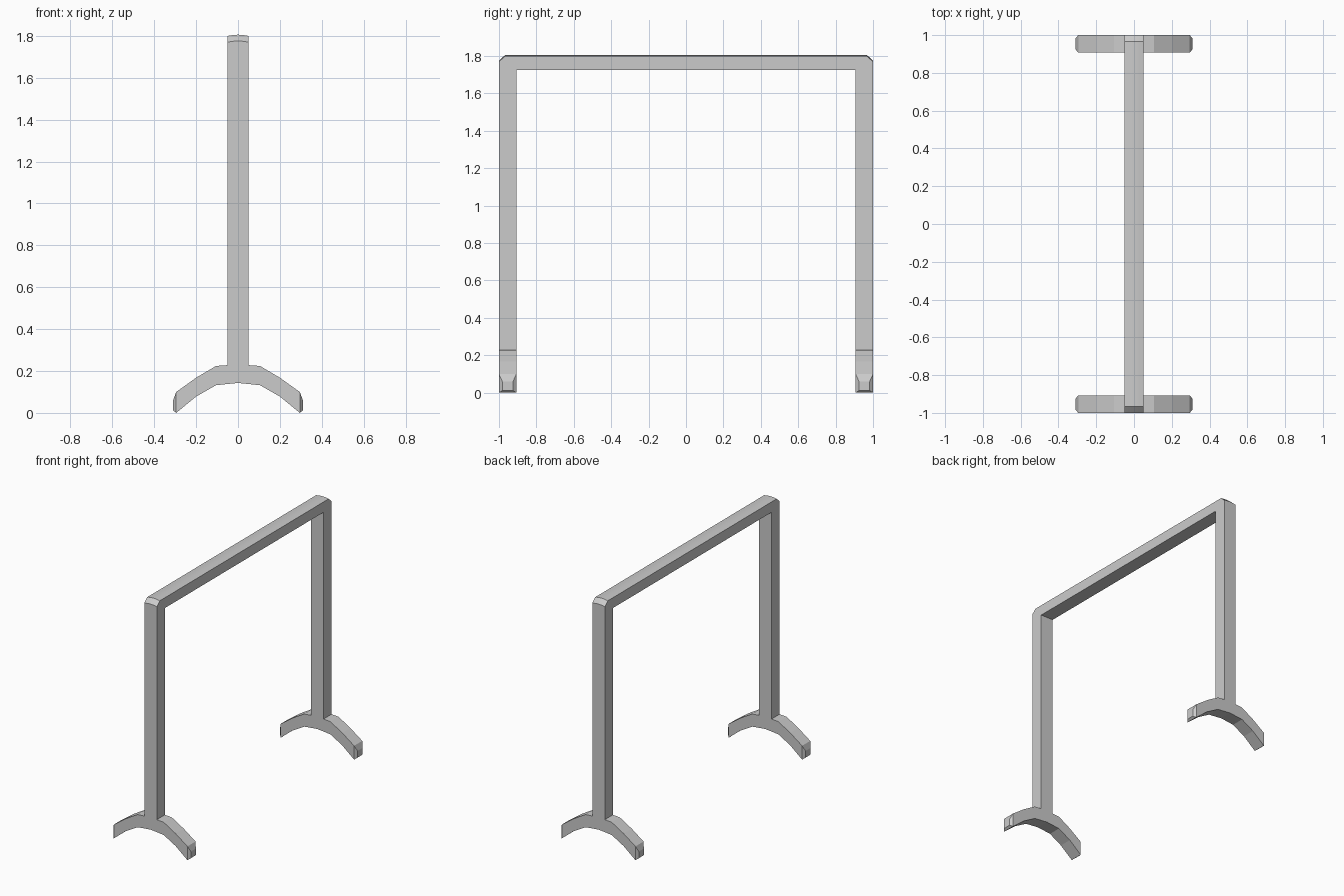
import bpy, bmesh

cube = bpy.data.objects.get("Cube")
if cube:
    bpy.data.objects.remove(cube, do_unlink=True)

GREY = (0.6, 0.6, 0.6, 1.0)
metal = bpy.data.materials.new("light_grey")
metal.use_nodes = True
metal.diffuse_color = GREY
metal.node_tree.nodes["Principled BSDF"].inputs["Base Color"].default_value = GREY


def loft(name, rings):
    """Join matching closed rings of points and cap both ends."""
    bm = bmesh.new()
    loops = [[bm.verts.new(p) for p in ring] for ring in rings]
    for a, b in zip(loops, loops[1:]):
        for i in range(len(a)):
            j = (i + 1) % len(a)
            bm.faces.new((a[i], a[j], b[j], b[i]))
    bm.faces.new(loops[0])
    bm.faces.new(loops[-1])
    bmesh.ops.recalc_face_normals(bm, faces=bm.faces)
    mesh = bpy.data.meshes.new(name)
    bm.to_mesh(mesh)
    bm.free()
    mesh.materials.append(metal)
    obj = bpy.data.objects.new(name, mesh)
    bpy.context.collection.objects.link(obj)
    return obj


# Frame: two posts and a top beam, with bevelled corners and a crowned top
HALF_W, OUT, IN, FOOT_TOP = 0.05, 1.0, 0.907, 0.228
half_profile = [(IN, FOOT_TOP), (OUT, FOOT_TOP), (OUT, 1.77), (0.966, 1.80)]
under = (IN, 1.725)


def frame_ring(x):
    crown = 0.006 * (1 - (x / HALF_W) ** 2)
    outer = [(y, z + (crown if z > 1.75 else 0)) for y, z in half_profile]
    right = [under] + outer
    left = [(-y, z) for y, z in reversed(right)]
    return [(x, y, z) for y, z in right + left]


frame = loft("frame", [frame_ring(HALF_W * k / 2) for k in range(-2, 3)])
bpy.context.view_layer.objects.active = frame
frame.select_set(True)
bpy.ops.object.shade_smooth_by_angle(angle=0.5)
frame.select_set(False)

# Feet: arched bars tapering to bevelled tips (x, top, bottom, side inset)
sections = [(0, 0.228, 0.143, 0), (0.05, 0.228, 0.138, 0),
            (0.105, 0.224, 0.132, 0), (0.2, 0.168, 0.078, 0),
            (0.295, 0.1, 0.005, 0), (0.31, 0.06, 0.012, 0.018)]
stations = [(-x, t, b, i) for x, t, b, i in reversed(sections[1:])] + sections


def foot(name, side):
    rings = []
    for x, top, bottom, inset in stations:
        y0, y1 = side * (IN + inset), side * (OUT - inset)
        bottom -= 0.005 if abs(x) > 0.29 and not inset else 0
        rings.append([(x, y0, bottom), (x, y1, bottom), (x, y1, top), (x, y0, top)])
    return loft(name, rings)


foot("front_foot", -1)
foot("back_foot", 1)
